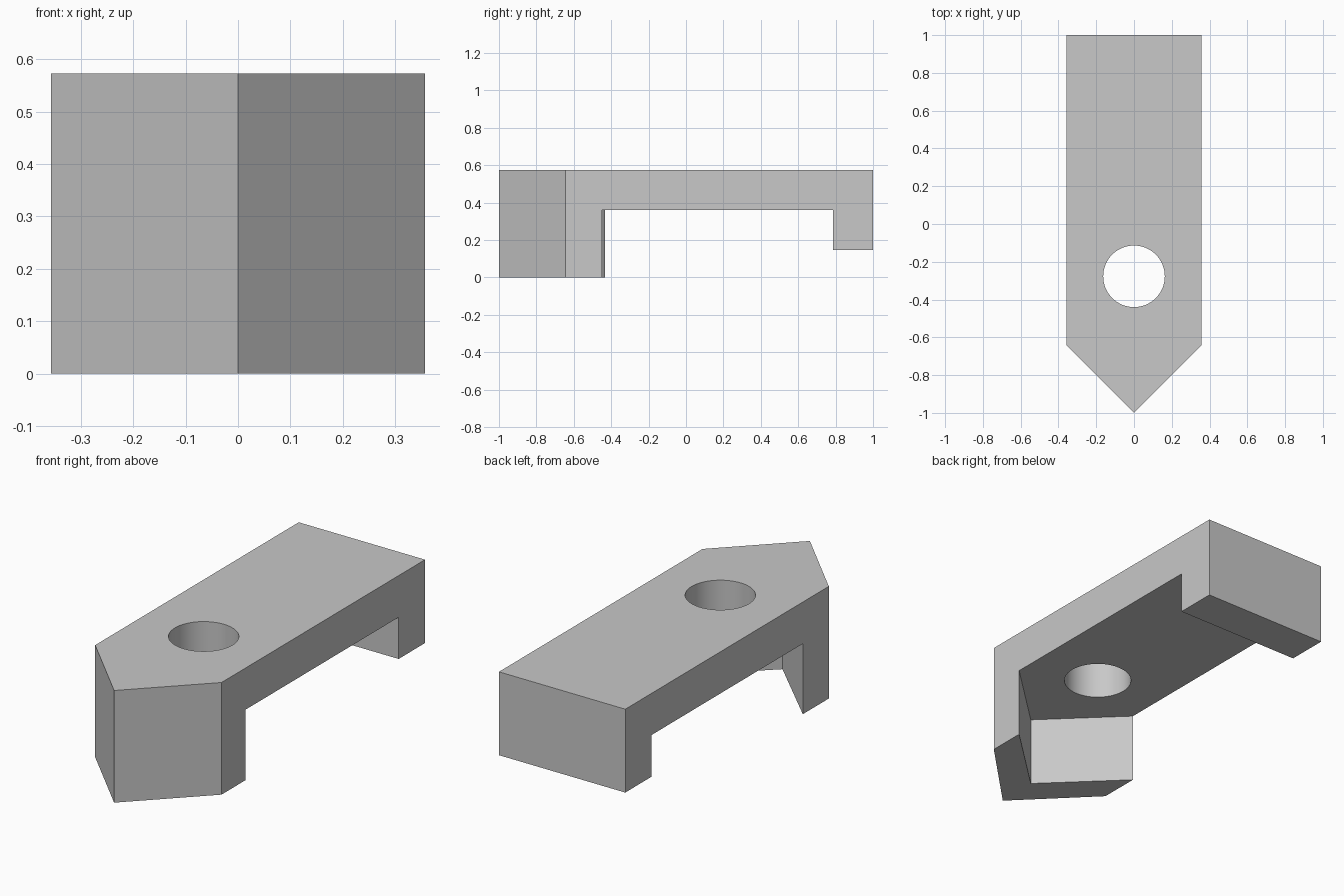
import bpy
import bmesh

cube = bpy.data.objects.get("Cube")
if cube:
    bpy.data.objects.remove(cube, do_unlink=True)

HALF_W, HEIGHT = 0.357, 0.573
UNDERSIDE, HOOK_BOTTOM, HOOK_Y = 0.36, 0.147, 0.787

grey = bpy.data.materials.new("plain grey")
grey.use_nodes = True
colour = (0.58, 0.58, 0.58, 1)
grey.diffuse_color = colour
grey.node_tree.nodes["Principled BSDF"].inputs["Base Color"].default_value = colour


def prism(name, plan, z0, z1):
    """Extrude a plan outline from z0 up to z1."""
    bm = bmesh.new()
    base = bm.faces.new([bm.verts.new((x, y, z0)) for x, y in plan])
    up = bmesh.ops.extrude_face_region(bm, geom=[base])["geom"]
    for v in up:
        if isinstance(v, bmesh.types.BMVert):
            v.co.z = z1
    bmesh.ops.recalc_face_normals(bm, faces=bm.faces)
    mesh = bpy.data.meshes.new(name)
    bm.to_mesh(mesh)
    bm.free()
    mesh.materials.append(grey)
    obj = bpy.data.objects.new(name, mesh)
    bpy.context.collection.objects.link(obj)
    return obj


def cut(target, cutter):
    """Subtract the cutter, then discard it."""
    cutter.hide_render = True
    mod = target.modifiers.new("cut", "BOOLEAN")
    mod.operation, mod.solver, mod.object = "DIFFERENCE", "EXACT", cutter
    bpy.context.view_layer.objects.active = target
    bpy.ops.object.modifier_apply(modifier=mod.name)
    bpy.data.objects.remove(cutter, do_unlink=True)


# Solid block with a pointed front
bracket = prism("pointed_bracket", [
    (0, -1), (HALF_W, -0.643), (HALF_W, 1), (-HALF_W, 1), (-HALF_W, -0.643)],
    0, HEIGHT)

# Open space below the deck, leaving a V-shaped front leg
cut(bracket, prism("gap_cutter", [
    (0.003, -0.783), (0.457, -0.356), (0.457, HOOK_Y),
    (-0.457, HOOK_Y), (-0.457, -0.336)], -0.1, UNDERSIDE))

# Shorter rear leg
cut(bracket, prism("rear_leg_cutter", [
    (-0.5, 0.6), (0.5, 0.6), (0.5, 1.1), (-0.5, 1.1)], -0.1, HOOK_BOTTOM))

# Round hole through the deck
bpy.ops.mesh.primitive_cylinder_add(vertices=64, radius=0.163, depth=1,
                                    location=(0, -0.277, 0.5))
hole = bpy.context.object
hole.name = "hole_cutter"
hole.data.materials.append(grey)
cut(bracket, hole)

# Smooth hole wall, crisp corners
bpy.ops.object.select_all(action="DESELECT")
bracket.select_set(True)
bpy.context.view_layer.objects.active = bracket
bpy.ops.object.shade_smooth_by_angle()
